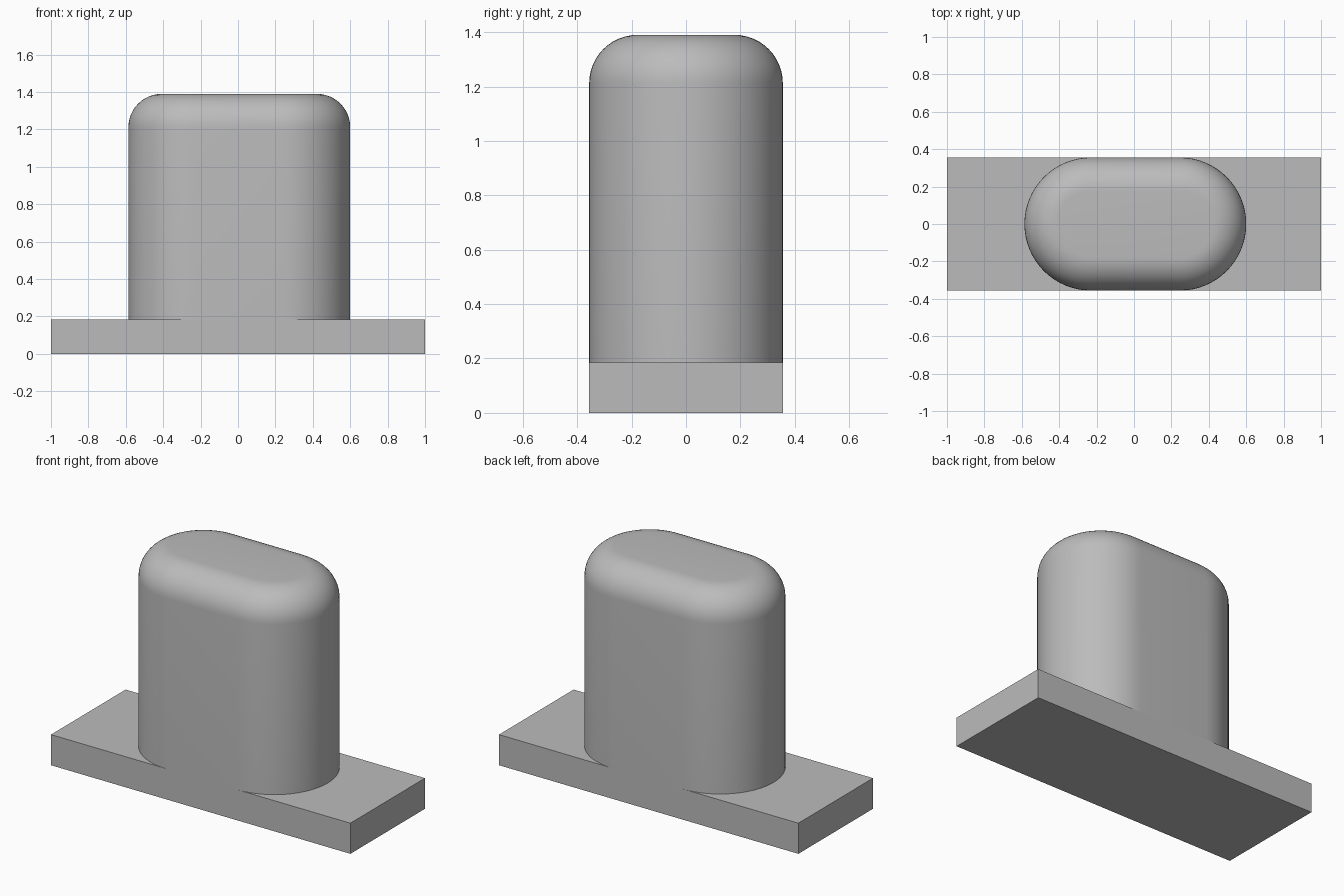
import bpy, bmesh, math

cube = bpy.data.objects.get("Cube")
if cube:
    bpy.data.objects.remove(cube, do_unlink=True)

HALF_DEPTH = 0.356
PLATE_TOP = 0.185
TOP = 1.39
FILLET = 0.178
HALF_STRAIGHT = 0.237
CENTRE_X = 0.007
ARC_STEPS = 32
FILLET_STEPS = 12

grey = bpy.data.materials.new("plain grey")
grey.use_nodes = True
colour = (0.5, 0.5, 0.5, 1)
grey.diffuse_color = colour
grey.node_tree.nodes["Principled BSDF"].inputs["Base Color"].default_value = colour


def finish(name, bm):
    bmesh.ops.recalc_face_normals(bm, faces=bm.faces)
    mesh = bpy.data.meshes.new(name)
    bm.to_mesh(mesh)
    bm.free()
    mesh.materials.append(grey)
    obj = bpy.data.objects.new(name, mesh)
    bpy.context.collection.objects.link(obj)
    return obj


def stadium(bm, radius, z):
    """Ring of vertices: two half circles joined by straight sides."""
    ring = []
    for side in (1, -1):
        for i in range(ARC_STEPS + 1):
            a = math.pi * (i / ARC_STEPS - 0.5)
            ring.append(bm.verts.new((CENTRE_X + side * (HALF_STRAIGHT + radius * math.cos(a)),
                                      side * radius * math.sin(a), z)))
    return ring


# Flat base plate
bm = bmesh.new()
bmesh.ops.create_cube(bm, size=1)
bmesh.ops.scale(bm, vec=(2, 2 * HALF_DEPTH, PLATE_TOP), verts=bm.verts)
bmesh.ops.translate(bm, vec=(0, 0, PLATE_TOP / 2), verts=bm.verts)
finish("base_plate", bm)

# Upright body with rounded ends and a rounded top edge
bm = bmesh.new()
rings = [stadium(bm, HALF_DEPTH, PLATE_TOP)]
for i in range(FILLET_STEPS + 1):
    a = math.pi / 2 * i / FILLET_STEPS
    rings.append(stadium(bm, HALF_DEPTH - FILLET * (1 - math.cos(a)),
                         TOP - FILLET * (1 - math.sin(a))))
for low, high in zip(rings, rings[1:]):
    for i in range(len(low)):
        j = (i + 1) % len(low)
        bm.faces.new((low[i], low[j], high[j], high[i]))
bm.faces.new(rings[-1])
body = finish("rounded_body", bm)

bpy.ops.object.select_all(action="DESELECT")
body.select_set(True)
bpy.context.view_layer.objects.active = body
bpy.ops.object.shade_smooth_by_angle(angle=math.radians(30))
